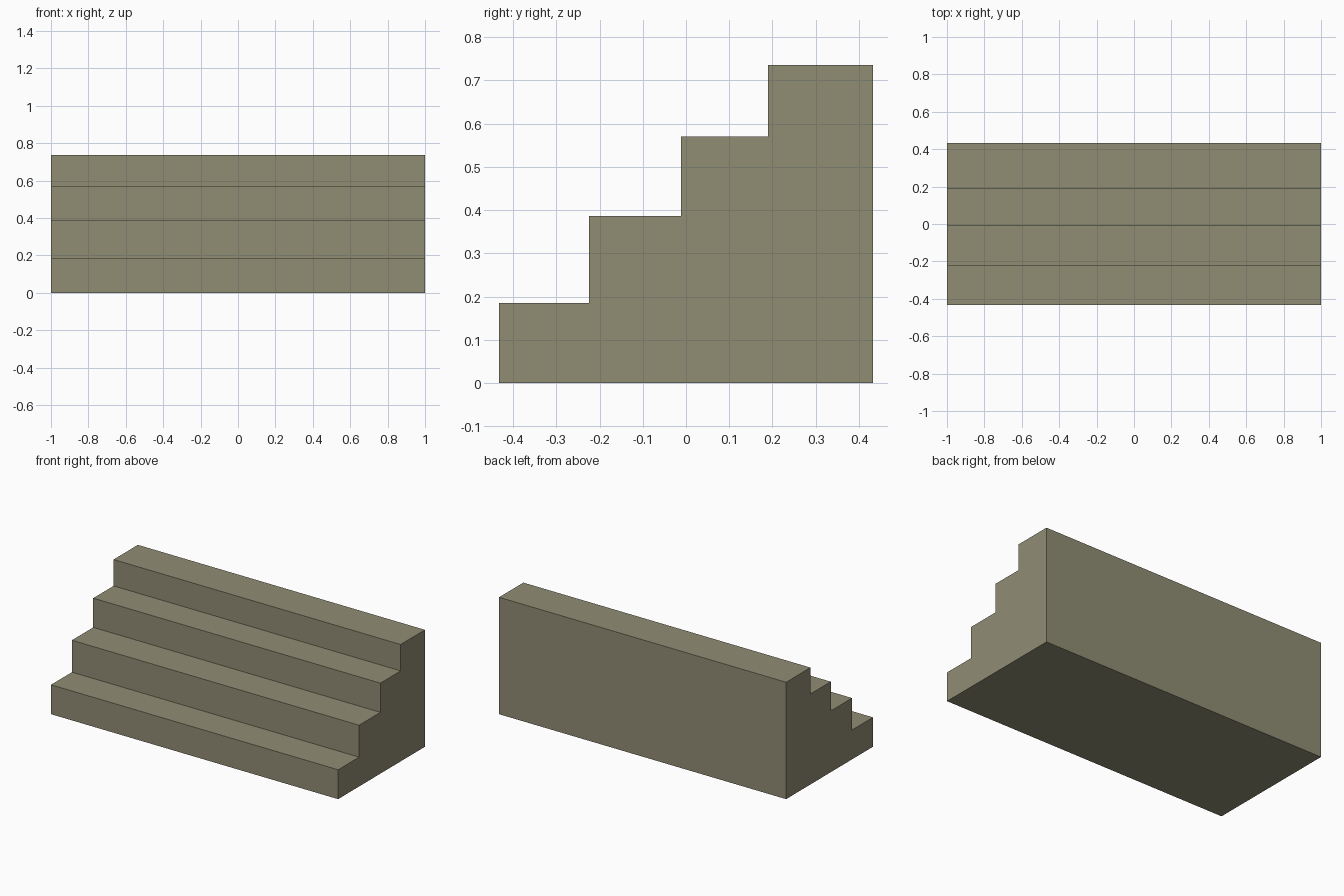
import bpy
import bmesh

if "Cube" in bpy.data.objects:
    bpy.data.objects.remove(bpy.data.objects["Cube"])

# Stone colour
stone = bpy.data.materials.new("olive_stone")
stone.diffuse_color = (0.28, 0.265, 0.175, 1.0)
stone.use_nodes = True
stone.node_tree.nodes["Principled BSDF"].inputs["Base Color"].default_value = stone.diffuse_color

# Step profile: (front edge y, tread height z) for each step
steps = [(-0.432, 0.185), (-0.224, 0.386), (-0.012, 0.57), (0.19, 0.736)]
back = 0.432
half_width = 1.0

profile = [(steps[0][0], 0.0)]
for i, (y, z) in enumerate(steps):
    next_y = steps[i + 1][0] if i + 1 < len(steps) else back
    profile += [(y, z), (next_y, z)]
profile.append((back, 0.0))

# Solid staircase: side profile extruded across the width
bm = bmesh.new()
side = bm.faces.new([bm.verts.new((-half_width, y, z)) for y, z in profile])
result = bmesh.ops.extrude_face_region(bm, geom=[side])
moved = [v for v in result["geom"] if isinstance(v, bmesh.types.BMVert)]
bmesh.ops.translate(bm, verts=moved, vec=(2 * half_width, 0, 0))
bmesh.ops.recalc_face_normals(bm, faces=bm.faces)

mesh = bpy.data.meshes.new("staircase")
bm.to_mesh(mesh)
bm.free()
mesh.materials.append(stone)
bpy.context.collection.objects.link(bpy.data.objects.new("staircase", mesh))
